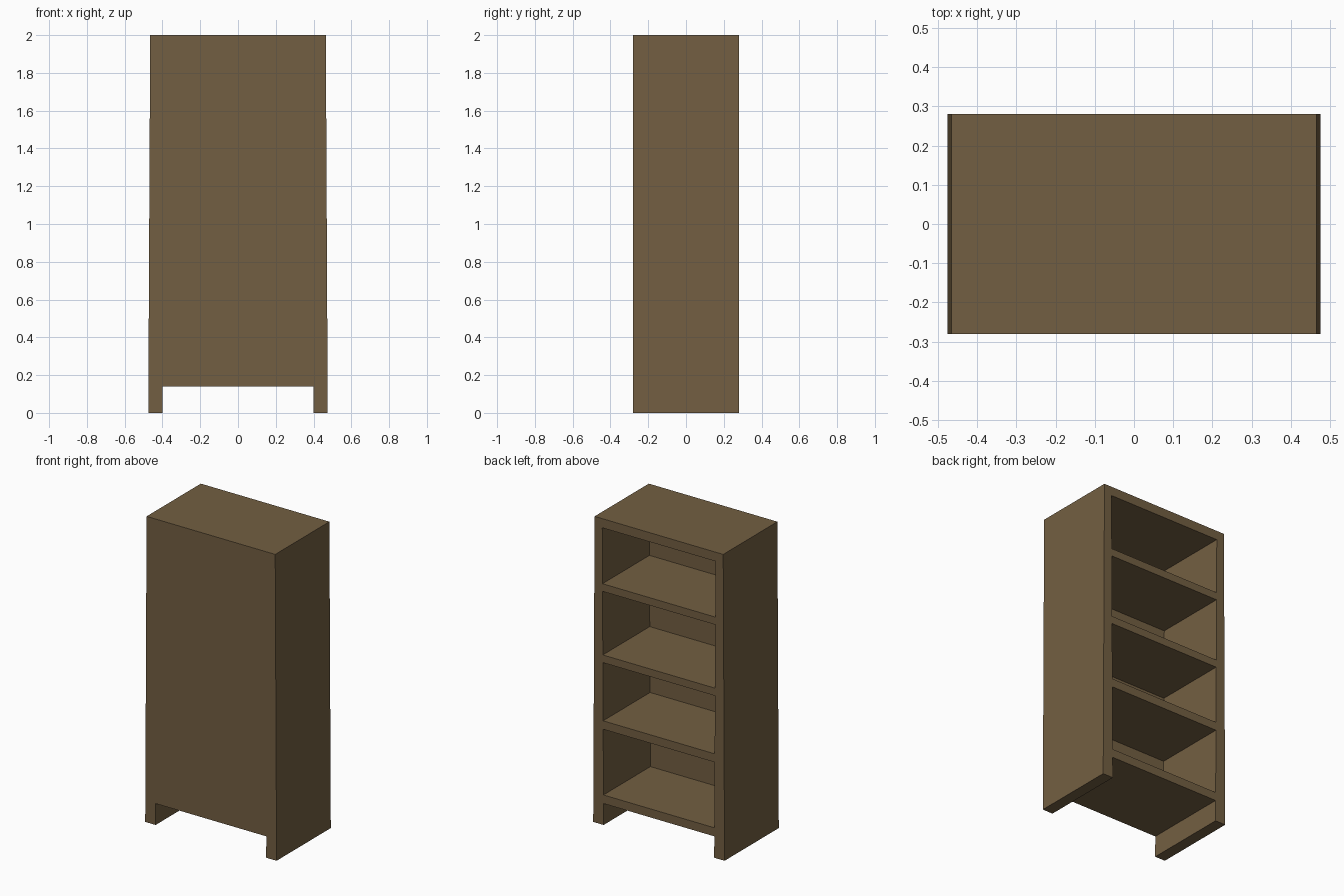
import bpy, bmesh

if "Cube" in bpy.data.objects:
    bpy.data.objects.remove(bpy.data.objects["Cube"])

FRONT, BACK, PANEL = -0.28, 0.28, -0.205

wood = bpy.data.materials.new("brown wood")
wood.diffuse_color = (0.171, 0.114, 0.054, 1)
wood.use_nodes = True
wood.node_tree.nodes["Principled BSDF"].inputs["Base Color"].default_value = wood.diffuse_color


def outer(z):
    # half width of the carcass, slightly wider at the floor
    return 0.475 - 0.005 * z


def inner(z):
    # half width between the side boards
    return 0.40 + 0.005 * z


def add_prism(bm, half_width, z0, z1, y0, y1):
    # tapered block between two heights
    profile = [(-half_width(z0), z0), (half_width(z0), z0),
               (half_width(z1), z1), (-half_width(z1), z1)]
    face = bm.faces.new([bm.verts.new((x, y0, z)) for x, z in profile])
    ext = bmesh.ops.extrude_face_region(bm, geom=[face])
    verts = [v for v in ext["geom"] if isinstance(v, bmesh.types.BMVert)]
    bmesh.ops.translate(bm, verts=verts, vec=(0, y1 - y0, 0))


def make_object(name, blocks):
    bm = bmesh.new()
    for block in blocks:
        add_prism(bm, *block)
    bmesh.ops.recalc_face_normals(bm, faces=bm.faces[:])
    mesh = bpy.data.meshes.new(name)
    bm.to_mesh(mesh)
    bm.free()
    mesh.materials.append(wood)
    obj = bpy.data.objects.new(name, mesh)
    bpy.context.collection.objects.link(obj)
    return obj


# Solid tapered bookcase body
case = make_object("bookcase", [(outer, 0, 2, FRONT, BACK)])

# Shelf compartments open at the rear, and the gap between the feet
openings = [(0.196, 0.625), (0.68, 1.06), (1.11, 1.525), (1.575, 1.94)]
blocks = [(inner, z0, z1, PANEL, BACK + 0.1) for z0, z1 in openings]
blocks.append((inner, -0.1, 0.14, FRONT - 0.1, BACK + 0.1))
cutter = make_object("compartment_cutter", blocks)
cutter.hide_render = True

mod = case.modifiers.new("compartments", 'BOOLEAN')
mod.operation = 'DIFFERENCE'
mod.solver = 'EXACT'
mod.object = cutter
bpy.context.view_layer.objects.active = case
case.select_set(True)
bpy.ops.object.modifier_apply(modifier=mod.name)
bpy.data.objects.remove(cutter)
